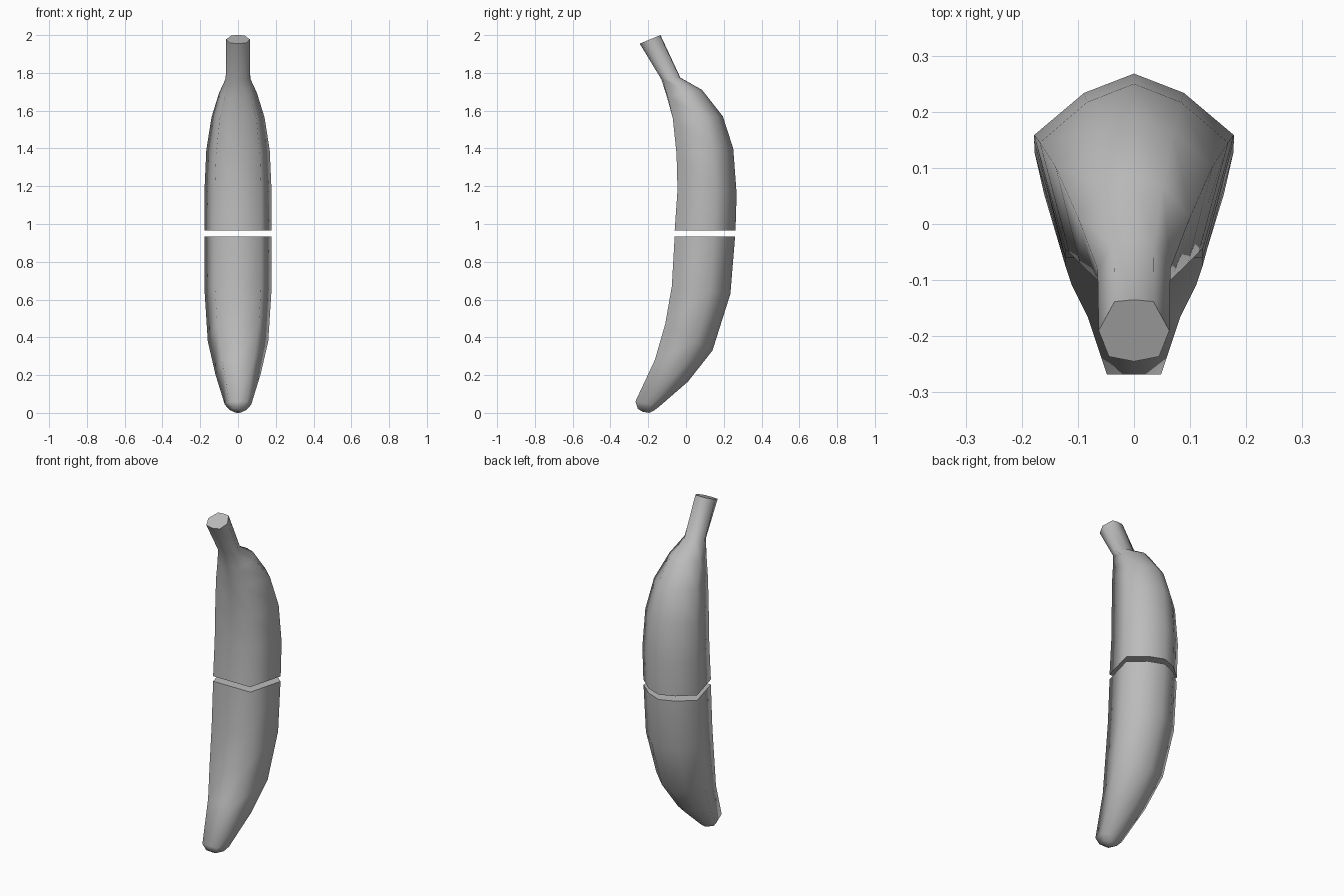
import bpy
import bmesh
import math

cube = bpy.data.objects.get("Cube")
if cube:
    bpy.data.objects.remove(cube, do_unlink=True)

grey = bpy.data.materials.new("plain grey")
grey.use_nodes = True
colour = (0.5, 0.5, 0.5, 1)
grey.diffuse_color = colour
grey.node_tree.nodes["Principled BSDF"].inputs["Base Color"].default_value = colour

# Half cross-sections, back to front: (share of half width, share of depth from front)
BODY = [(0, 1), (0.5, 0.89), (1, 0.65), (0.69, 0), (0, 0)]
STEM = [(0, 1), (0.55, 0.97), (1, 0.5), (0.71, 0.08), (0, 0)]


def ring_points(front, back, half_width, stem):
    """Closed eight-sided ring spanning the front and back profile points."""
    half = []
    for (bx, bt), (sx, st) in zip(BODY, STEM):
        s = bx + (sx - bx) * stem
        t = bt + (st - bt) * stem
        y = front[0] + (back[0] - front[0]) * t
        z = front[1] + (back[1] - front[1]) * t
        half.append((s * half_width, y, z))
    return half + [(-x, y, z) for x, y, z in reversed(half[1:-1])]


def loft(name, rings):
    bm = bmesh.new()
    loops = [[bm.verts.new(p) for p in ring_points(*r)] for r in rings]
    for a, b in zip(loops, loops[1:]):
        for i in range(len(a)):
            j = (i + 1) % len(a)
            bm.faces.new((a[i], a[j], b[j], b[i]))
    bm.faces.new(loops[0])
    bm.faces.new(loops[-1])
    bmesh.ops.recalc_face_normals(bm, faces=bm.faces)
    mesh = bpy.data.meshes.new(name)
    bm.to_mesh(mesh)
    bm.free()
    mesh.materials.append(grey)
    obj = bpy.data.objects.new(name, mesh)
    bpy.context.collection.objects.link(obj)
    bpy.ops.object.select_all(action="DESELECT")
    obj.select_set(True)
    bpy.context.view_layer.objects.active = obj
    bpy.ops.object.shade_smooth_by_angle(angle=math.radians(78))


# Upper half with stem: front (y, z), back (y, z), half width, stem blend
loft("upper_half", [
    ((-0.06, 0.965), (0.262, 0.965), 0.178, 0),
    ((-0.045, 1.18), (0.268, 1.16), 0.178, 0),
    ((-0.05, 1.37), (0.25, 1.4), 0.168, 0),
    ((-0.07, 1.56), (0.195, 1.57), 0.14, 0),
    ((-0.10, 1.67), (0.085, 1.71), 0.1, 0.3),
    ((-0.13, 1.765), (-0.03, 1.775), 0.065, 1),
    ((-0.245, 1.955), (-0.135, 2.0), 0.063, 1),
])

# Lower half with rounded tip
loft("lower_half", [
    ((-0.06, 0.935), (0.26, 0.935), 0.178, 0),
    ((-0.075, 0.67), (0.235, 0.63), 0.177, 0),
    ((-0.11, 0.47), (0.14, 0.33), 0.16, 0),
    ((-0.165, 0.28), (0.01, 0.165), 0.12, 0),
    ((-0.268, 0.06), (-0.14, 0.035), 0.07, 0),
    ((-0.255, 0.022), (-0.17, 0.012), 0.045, 0),
    ((-0.23, 0.006), (-0.195, 0.0), 0.015, 0),
])
